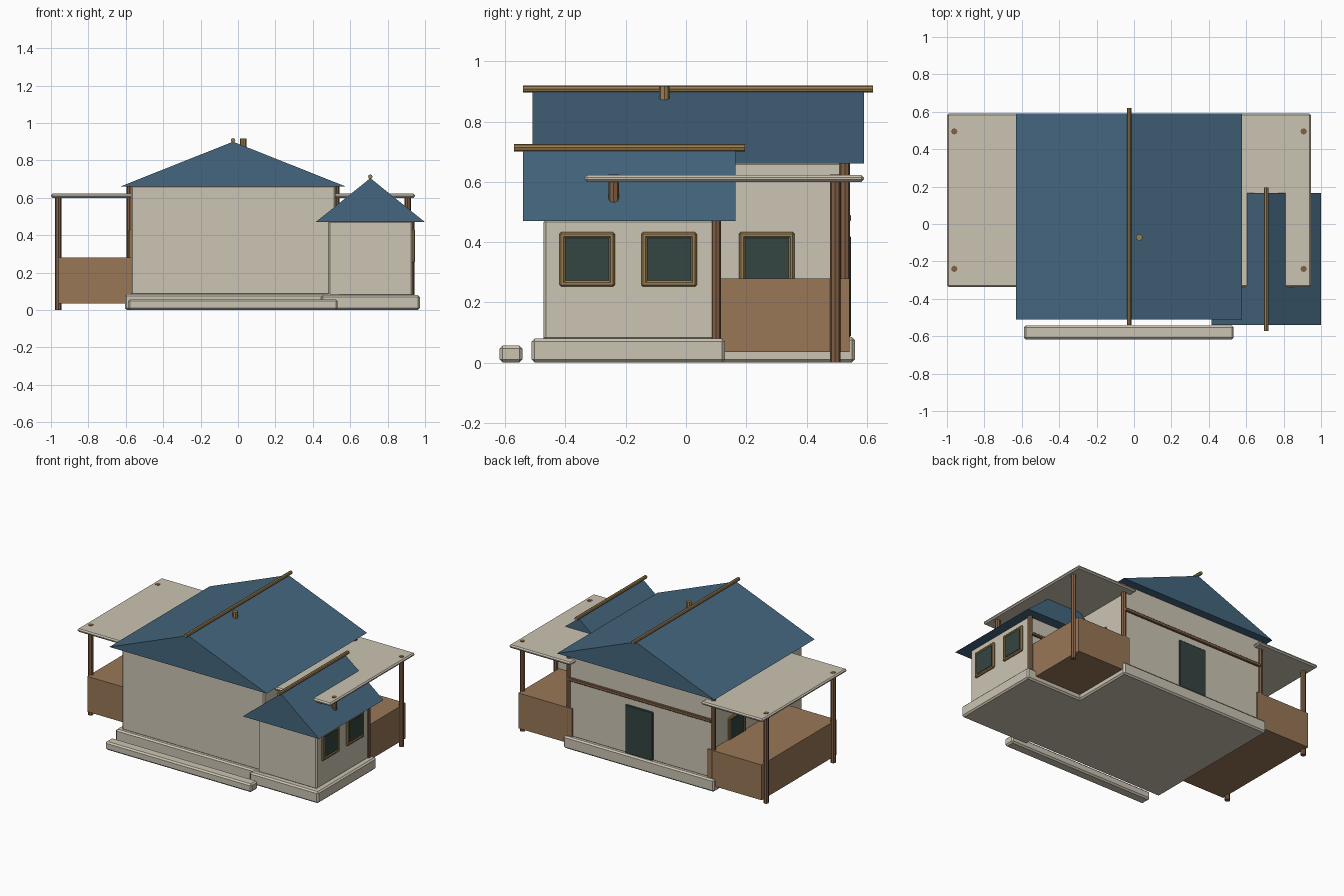
import bpy
import bmesh
from mathutils import Vector

cube = bpy.data.objects.get("Cube")
if cube:
    bpy.data.objects.remove(cube, do_unlink=True)


def material(name, rgb):
    m = bpy.data.materials.new(name)
    m.use_nodes = True
    color = (*rgb, 1)
    m.diffuse_color = color
    bsdf = next(n for n in m.node_tree.nodes if n.type == "BSDF_PRINCIPLED")
    bsdf.inputs["Base Color"].default_value = color
    return m


PLASTER = material("beige plaster", (0.60, 0.56, 0.455))
STONE = material("pale stone", (0.60, 0.55, 0.45))
SLATE = material("slate blue", (0.058, 0.133, 0.21))
DECK = material("deck brown", (0.32, 0.185, 0.095))
TIMBER = material("timber brown", (0.22, 0.115, 0.06))
TAN = material("golden wood", (0.32, 0.21, 0.08))
GLASS = material("dark teal", (0.034, 0.058, 0.054))


def finish(bm, name, mat, bevel=0):
    bmesh.ops.recalc_face_normals(bm, faces=bm.faces)
    mesh = bpy.data.meshes.new(name)
    bm.to_mesh(mesh)
    bm.free()
    mesh.materials.append(mat)
    obj = bpy.data.objects.new(name, mesh)
    bpy.context.collection.objects.link(obj)
    if bevel:
        mod = obj.modifiers.new("edge bevel", "BEVEL")
        mod.width = bevel
        mod.segments = 1
    return obj


def box(name, mat, x, y, z, bevel=0):
    """Box from (low, high) pairs on each axis."""
    bm = bmesh.new()
    bmesh.ops.create_cube(bm, size=1)
    lo, hi = (Vector(c) for c in zip(x, y, z))
    for v in bm.verts:
        v.co = (lo + hi) / 2 + v.co * (hi - lo)
    return finish(bm, name, mat, bevel)


def pole(name, mat, start, end, radius):
    """Eight-sided pole between two points."""
    a, b = Vector(start), Vector(end)
    bm = bmesh.new()
    bmesh.ops.create_cone(bm, cap_ends=True, segments=8, radius1=radius,
                          radius2=radius, depth=(b - a).length)
    turn = (b - a).to_track_quat("Z", "Y").to_matrix()
    bmesh.ops.rotate(bm, matrix=turn, verts=bm.verts)
    bmesh.ops.translate(bm, vec=(a + b) / 2, verts=bm.verts)
    return finish(bm, name, mat)


def gable_roof(name, x, y, eave, peak):
    """Solid triangular prism with its ridge along y."""
    bm = bmesh.new()
    mid = sum(x) / 2
    tri = [bm.verts.new(p) for p in
           ((x[0], y[0], eave), (x[1], y[0], eave), (mid, y[0], peak))]
    face = bm.faces.new(tri)
    ext = bmesh.ops.extrude_face_region(bm, geom=[face], use_keep_orig=True)
    moved = [g for g in ext["geom"] if isinstance(g, bmesh.types.BMVert)]
    bmesh.ops.translate(bm, vec=(0, y[1] - y[0], 0), verts=moved)
    finish(bm, name, SLATE)
    pole(name + "_ridge_pole", TAN, (mid, y[0] - 0.03, peak + 0.008),
         (mid, y[1] + 0.03, peak + 0.008), 0.012)


def window(name, wall_x, side, y):
    """Framed window on a wall facing +x (side 1) or -x (side -1)."""
    def span(a, b):
        return sorted((wall_x + side * a, wall_x + side * b))
    depth = span(-0.01, 0.013)
    low, high, rim = 0.252, 0.433, 0.02
    half = 0.092
    for part, z in (("sill", (low, low + rim)), ("head", (high - rim, high))):
        box(f"{name}_{part}", TAN, depth, (y - half, y + half), z, 0.006)
    for part, s in (("front_jamb", -1), ("back_jamb", 1)):
        edge = sorted((y + s * half, y + s * (half - rim)))
        box(f"{name}_{part}", TAN, depth, edge, (low, high), 0.006)
    inner = half - rim
    box(name + "_pane", GLASS, span(-0.01, 0.01), (y - inner, y + inner),
        (low + rim, high - rim))


MID = -0.027  # symmetry line of the main house

# Main house
box("main_foundation", STONE, (-0.605, 0.55), (-0.48, 0.56), (0, 0.085), 0.01)
box("main_walls", PLASTER, (-0.573, 0.52), (-0.455, 0.535), (0.08, 0.665), 0.008)
gable_roof("main_roof", (-0.63, 0.577), (-0.51, 0.59), 0.66, 0.9)
pole("chimney", TAN, (0.028, -0.072, 0.85), (0.028, -0.072, 0.917), 0.018)
box("front_step", STONE, (-0.588, 0.533), (-0.618, -0.543), (0, 0.057), 0.01)
box("back_door", GLASS, (-0.125, 0.085), (0.53, 0.547), (0.085, 0.42), 0.004)
box("back_rail", TIMBER, (-0.575, 0.525), (0.53, 0.547), (0.468, 0.492), 0.004)

# Side wing
box("wing_foundation", STONE, (0.445, 0.972), (-0.512, 0.13), (0, 0.08), 0.01)
box("wing_walls", PLASTER, (0.485, 0.933), (-0.472, 0.1), (0.075, 0.475), 0.008)
gable_roof("wing_roof", (0.415, 1.0), (-0.541, 0.165), 0.47, 0.705)
box("wing_back_rail", TIMBER, (0.5, 0.93), (0.095, 0.114), (0.34, 0.36), 0.004)
pole("wing_corner_post", TIMBER, (0.928, 0.1, 0.08), (0.928, 0.1, 0.472), 0.016)

# Porches mirrored on both sides of the main house
for side, label in ((-1, "right"), (1, "left")):
    def across(a, b):
        return sorted((MID + side * a, MID + side * b))
    box(label + "_porch_roof", STONE, across(0.5, 0.972), (-0.337, 0.59),
        (0.6, 0.622), 0.008)
    box(label + "_porch_deck", DECK, across(0.52, 0.933), (-0.28, 0.543),
        (0.035, 0.28))
    for end, y in (("front", -0.24), ("back", 0.495)):
        x = MID + side * 0.934
        bottom = 0.3 if side > 0 and end == "front" else 0
        pole(f"{label}_{end}_porch_post", TIMBER, (x, y, bottom),
             (x, y, 0.624), 0.017)
    x = MID + side * 0.553
    pole(label + "_corner_post", TIMBER, (x, 0.527, 0.08), (x, 0.527, 0.665), 0.017)

# Windows
window("wing_front_window", 0.933, 1, -0.328)
window("wing_back_window", 0.933, 1, -0.056)
window("left_house_window", 0.52, 1, 0.268)
window("right_house_window", -0.573, -1, 0.268)
